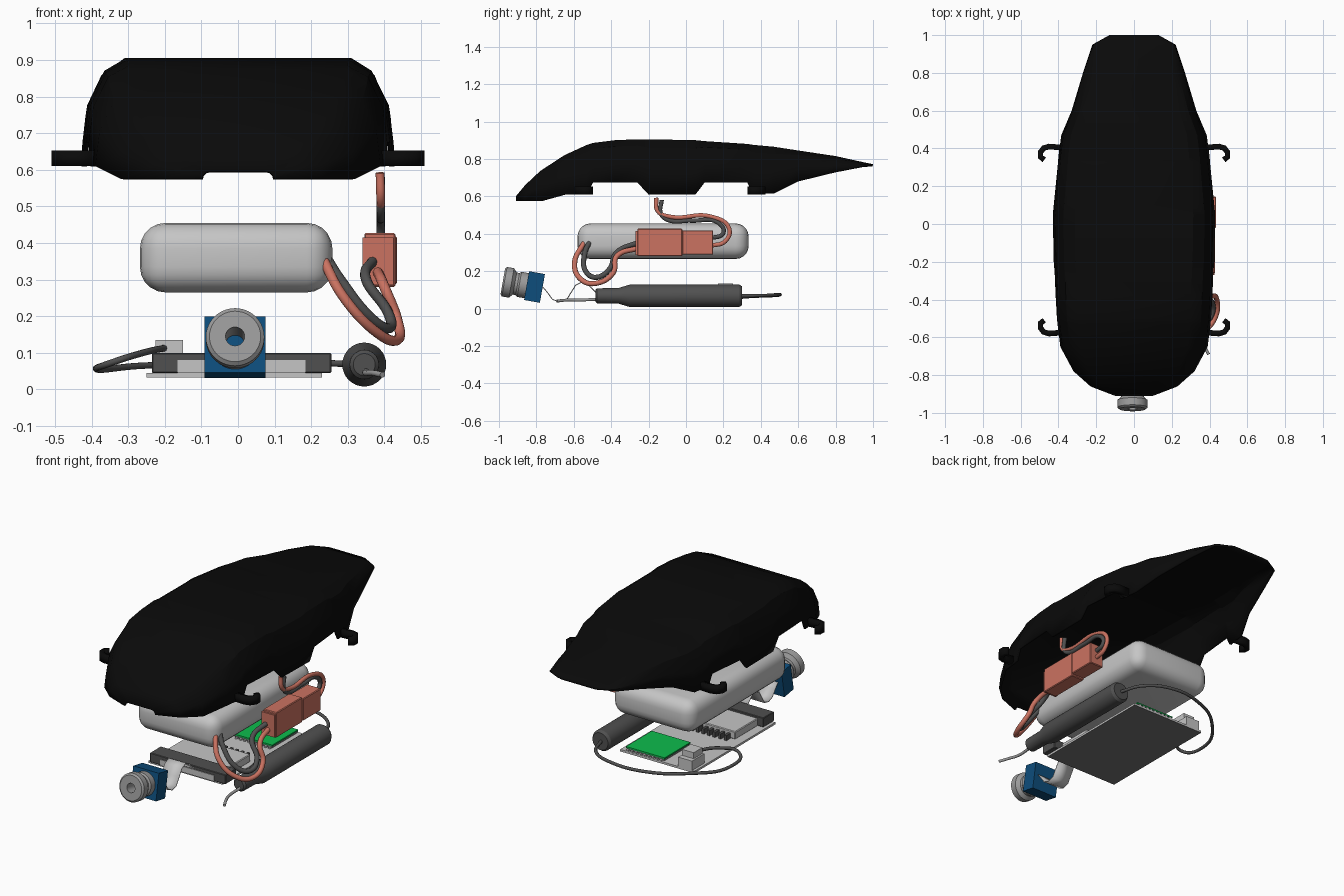
import bpy, bmesh
from math import sin, cos, pi, radians
from mathutils import Vector

cube = bpy.data.objects.get("Cube")
if cube:
    bpy.data.objects.remove(cube, do_unlink=True)


def material(name, *rgb):
    mat = bpy.data.materials.new(name)
    mat.use_nodes = True
    mat.diffuse_color = (*rgb, 1)
    mat.node_tree.nodes["Principled BSDF"].inputs["Base Color"].default_value = (*rgb, 1)
    return mat


black = material("shell black", .003, .003, .003)
light = material("light grey", .56, .56, .56)
lens_grey = material("lens grey", .33, .33, .33)
under_grey = material("underside grey", .17, .17, .17)
dark = material("dark grey", .08, .08, .08)
blue = material("camera blue", .004, .075, .2)
green = material("chip green", .004, .5, .075)
salmon = material("connector salmon", .6, .17, .12)


def add_object(name, bm, mat, smooth=30):
    """Turn a bmesh into a finished object."""
    bmesh.ops.recalc_face_normals(bm, faces=bm.faces)
    mesh = bpy.data.meshes.new(name)
    bm.to_mesh(mesh)
    bm.free()
    obj = bpy.data.objects.new(name, mesh)
    bpy.context.collection.objects.link(obj)
    mesh.materials.append(mat)
    bpy.ops.object.select_all(action="DESELECT")
    obj.select_set(True)
    bpy.context.view_layer.objects.active = obj
    bpy.ops.object.shade_smooth_by_angle(angle=radians(smooth))
    return obj


def box(name, xs, ys, zs, mat, bevel=0, segments=2):
    bm = bmesh.new()
    bmesh.ops.create_cube(bm, size=1)
    for v in bm.verts:
        v.co = [lo + (c + .5) * (hi - lo) for c, (lo, hi) in zip(v.co, (xs, ys, zs))]
    if bevel:
        bmesh.ops.bevel(bm, geom=bm.edges[:], offset=bevel, segments=segments,
                        profile=.5, affect="EDGES")
    return add_object(name, bm, mat)


def loft(name, rings, mat, closed=True, caps=True, smooth=30):
    """Skin a row of equal-length rings."""
    bm = bmesh.new()
    rows = [[bm.verts.new(p) for p in ring] for ring in rings]
    count = len(rows[0])
    for a, b in zip(rows, rows[1:]):
        for i in range(count if closed else count - 1):
            j = (i + 1) % count
            bm.faces.new((a[i], a[j], b[j], b[i]))
    if caps:
        bm.faces.new(rows[0])
        bm.faces.new(rows[-1])
    return add_object(name, bm, mat, smooth)


def lathe(name, profile, mat, sides=32, caps=True):
    """Revolve (radius, y) pairs around the y axis."""
    rings = [[(r * cos(2 * pi * i / sides), y, r * sin(2 * pi * i / sides))
              for i in range(sides)] for r, y in profile]
    return loft(name, rings, mat, caps=caps)


def ribbon(name, path, width, thickness, mat):
    """Strip along a path, extruded by the width vector and thickened."""
    width = Vector(width)
    obj = loft(name, [(Vector(p), Vector(p) + width) for p in path], mat,
               closed=False, caps=False, smooth=50)
    solid = obj.modifiers.new("thickness", "SOLIDIFY")
    solid.thickness, solid.offset = thickness, 0
    return obj


def wire(name, points, radius, mat):
    curve = bpy.data.curves.new(name, "CURVE")
    curve.dimensions = "3D"
    curve.bevel_depth, curve.bevel_resolution = radius, 3
    curve.resolution_u = 8
    curve.use_fill_caps = True
    spline = curve.splines.new("BEZIER")
    spline.bezier_points.add(len(points) - 1)
    for knot, p in zip(spline.bezier_points, points):
        knot.co = p
        knot.handle_left_type = knot.handle_right_type = "AUTO"
    curve.materials.append(mat)
    obj = bpy.data.objects.new(name, curve)
    bpy.context.collection.objects.link(obj)
    return obj


# Canopy shell: y, half width, top height, rim height
stations = [
    (-.91, .1, .6, .575), (-.86, .23, .66, .575), (-.78, .32, .735, .575),
    (-.65, .39, .82, .61), (-.53, .405, .875, .61), (-.5, .408, .885, .675),
    (-.38, .415, .9, .675), (-.26, .42, .905, .675), (-.2, .425, .905, .61),
    (.05, .43, .9, .61), (.1, .425, .895, .675), (.33, .402, .88, .675),
    (.36, .4, .875, .615), (.47, .385, .865, .615), (.6, .33, .845, .68),
    (.8, .27, .815, .73), (.95, .22, .782, .76), (1, .13, .772, .766)]
half = [(1, 0), (.97, .46), (.87, .85), (.73, 1)]
section = half + [(-fx, fz) for fx, fz in reversed(half)]
canopy = loft("canopy", [[(w * fx, y, rim + (top - rim) * fz) for fx, fz in section]
                         for y, w, top, rim in stations], black,
              closed=False, caps=False)
shell = canopy.modifiers.new("shell", "SOLIDIFY")
shell.thickness, shell.offset = .012, -1

# Four hooked clips on the canopy rim
hook = [(.385, .405), (.45, .41), (.478, .402), (.495, .38), (.495, .355), (.475, .34)]
for side, side_name in ((1, "left"), (-1, "right")):
    for end_name in ("rear", "front"):
        path = [(side * x, y if end_name == "rear" else -.17 - y, .61) for x, y in hook]
        ribbon(f"{end_name}_{side_name}_clip", path, (0, 0, .043), .03, black)

# Battery pack
box("battery", (-.268, .258), (-.58, .335), (.265, .455), light, .07, 5)

# Two-piece power plug
box("plug_front", (.345, .43), (-.26, -.02), (.28, .427), salmon, .004, 1)
box("plug_rear", (.345, .435), (-.02, .145), (.288, .418), salmon, .004, 1)
box("plug_lip", (.34, .425), (-.27, -.255), (.285, .415), salmon)

# Power leads in front of and behind the plug
wire("battery_lead_positive", [(.23, -.54, .36), (.29, -.595, .25), (.38, -.56, .155),
     (.435, -.48, .135), (.435, -.39, .19), (.4, -.37, .28), (.38, -.25, .325)], .014, salmon)
wire("battery_lead_negative", [(.23, -.5, .38), (.28, -.54, .3), (.37, -.53, .19),
     (.415, -.47, .168), (.41, -.41, .21), (.35, -.37, .3), (.37, -.25, .355)], .014, dark)
wire("output_lead_positive", [(.39, .13, .335), (.39, .21, .36), (.39, .23, .43),
     (.39, .13, .492), (.39, -.08, .49), (.39, -.15, .52), (.388, -.16, .592)], .012, salmon)
wire("output_lead_negative", [(.39, .13, .375), (.39, .2, .405), (.39, .17, .46),
     (.39, .03, .47), (.39, -.1, .475), (.39, -.135, .51), (.39, -.13, .58)], .012, dark)

# Circuit board with a darker underside
board = box("circuit_board", (-.25, .23), (-.47, .28), (.033, .045), light)
board.data.materials.append(under_grey)
for face in board.data.polygons:
    face.material_index = int(face.normal.z < -.5)

# Main chip and its row of pins
box("chip_base", (-.045, .195), (.035, .265), (.045, .058), under_grey)
box("chip_cover", (-.05, .2), (.03, .27), (.058, .066), green)
for i in range(9):
    x = -.035 + i * .027
    box("chip_pin", (x, x + .013), (.02, .28), (.045, .053), light)

# Ribbon socket across the front of the board
box("socket_bar", (-.235, .255), (-.48, -.38), (.045, .1), dark, .003, 1)
box("socket_insert", (-.165, .185), (-.484, -.47), (.045, .08), light)
box("socket_plate", (-.2, .2), (-.38, -.17), (.045, .09), light, .004, 1)
for i in range(10):
    x = -.17 + i * .036
    box("socket_pin", (x, x + .016), (-.17, -.13), (.045, .075), dark)

# Aerial socket on the board
box("aerial_socket_base", (-.235, -.145), (.165, .28), (.045, .1), light)
box("aerial_socket_top", (-.225, -.15), (.17, .25), (.1, .135), light)

# Aerial: tube, looping cable and front tail
aerial = lathe("aerial_tube", [(.03, -.485), (.04, -.475), (.042, -.36), (.06, -.3),
                               (.06, .285), (.05, .3)], dark)
aerial.location = (.345, 0, .068)
wire("aerial_cable", [(-.19, .2, .115), (-.26, .06, .1), (-.34, 0, .075), (-.385, .14, .055),
     (-.26, .36, .065), (-.06, .48, .07), (.14, .495, .075), (.29, .42, .07),
     (.345, .29, .068)], .009, dark)
wire("aerial_tail", [(.35, -.47, .05), (.35, -.58, .045), (.37, -.64, .045),
                     (.395, -.69, .04)], .008, lens_grey)

# Camera module, tilted slightly upward
tilt = radians(-10)
camera_box = box("camera_body", (-.083, .083), (-.043, .043), (-.078, .078), blue)
lens = lathe("camera_lens", [(.026, -.042), (.026, -.172), (.07, -.172), (.08, -.163),
             (.08, -.125), (.06, -.107), (.06, -.092), (.068, -.082), (.068, -.042)],
             lens_grey, 40, caps=False)
for part in (camera_box, lens):
    part.location = (-.008, -.81, .115)
    part.rotation_euler.x = tilt

# Flexible ribbon from the camera to the socket
flex = [(-.765, .115), (-.74, .085), (-.715, .05), (-.68, .035), (-.64, .045),
        (-.615, .085), (-.59, .125), (-.555, .142), (-.52, .125), (-.48, .085)]
ribbon("camera_ribbon", [(-.06, y, z) for y, z in flex], (.11, 0, 0), .005, light)
